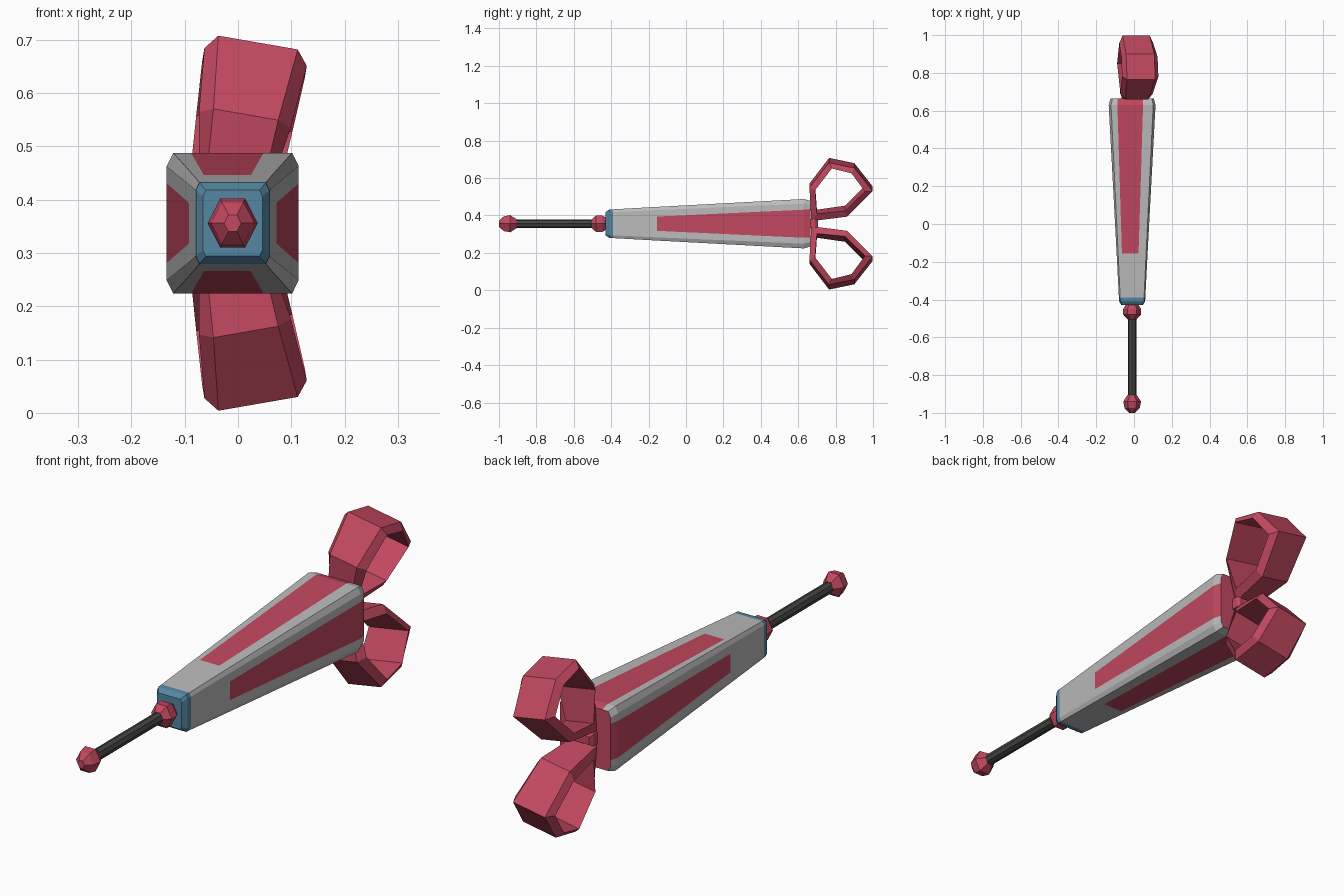
import bpy, bmesh, math

if "Cube" in bpy.data.objects:
    bpy.data.objects.remove(bpy.data.objects["Cube"])

def mat(name, c):
    m = bpy.data.materials.new(name)
    m.diffuse_color = (*c, 1)
    m.use_nodes = True
    m.node_tree.nodes["Principled BSDF"].inputs["Base Color"].default_value = m.diffuse_color
    return m

RED = mat("rose_red", (0.54, 0.065, 0.115))
GREY = mat("light_grey", (0.50, 0.50, 0.50))
BLUE = mat("steel_blue", (0.09, 0.24, 0.36))
DARK = mat("dark_grey", (0.06, 0.06, 0.056))
CX, CZ = -0.01, 0.356

def skin(name, rings, mats, rule=None, caps=(0, 0), closed=False):
    """Join rings of points with quads; rule(ring, side) picks the material."""
    bm = bmesh.new()
    vr = [[bm.verts.new(p) for p in r] for r in rings]
    n, k = len(rings[0]), len(rings)
    for j in range(k if closed else k - 1):
        a, b = vr[j], vr[(j + 1) % k]
        for i in range(n):
            f = bm.faces.new((a[i], a[(i + 1) % n], b[(i + 1) % n], b[i]))
            f.material_index = rule(j, i) if rule else 0
    if not closed:
        for r, m in zip((vr[0], vr[-1]), caps):
            bm.faces.new(r).material_index = m
    bmesh.ops.recalc_face_normals(bm, faces=bm.faces)
    me = bpy.data.meshes.new(name)
    bm.to_mesh(me)
    bm.free()
    for m in mats:
        me.materials.append(m)
    ob = bpy.data.objects.new(name, me)
    bpy.context.collection.objects.link(ob)
    return ob

# Tapered body: chamfered box whose sides are split along the stripe edges
def section(y, hx, hz, sx, sz):
    cx, cz, o = hx * 0.1, hz * 0.19, -0.01
    pts = [(hx, -hz + cz), (hx, -sz), (hx, sz), (hx, hz - cz),
           (hx - cx, hz), (sx + o, hz), (-sx + o, hz), (-hx + cx, hz),
           (-hx, hz - cz), (-hx, sz), (-hx, -sz), (-hx, -hz + cz),
           (-hx + cx, -hz), (-sx + o, -hz), (sx + o, -hz), (hx - cx, -hz)]
    return [(CX + x, y, CZ + z) for x, z in pts]

body = [section(-0.43, 0.056, 0.062, 0.030, 0.025),
        section(-0.41, 0.069, 0.076, 0.034, 0.028),
        section(-0.39, 0.070, 0.077, 0.034, 0.028),
        section(-0.155, 0.082, 0.090, 0.044, 0.038),
        section(0.63, 0.124, 0.132, 0.068, 0.075),
        section(0.665, 0.115, 0.122, 0.066, 0.075)]

def body_colour(j, i):
    if j < 2:
        return 2
    return 1 if j >= 3 and i % 4 == 1 else 0

skin("tapered_body", body, [GREY, RED, BLUE], body_colour, caps=(2, 1))

# Rod and its two hexagonal beads
def lathe(name, profile, n, m, sz=1.0):
    rings = [[(CX + r * math.cos(2 * math.pi * i / n), y,
               CZ + sz * r * math.sin(2 * math.pi * i / n)) for i in range(n)]
             for y, r in profile]
    return skin(name, rings, [m])

lathe("rod", [(-0.95, 0.023), (-0.43, 0.023)], 8, DARK)
lathe("tip_bead", [(-1.0, 0.016), (-0.975, 0.040), (-0.94, 0.047), (-0.905, 0.024)], 6, RED, 1.13)
lathe("base_bead", [(-0.505, 0.024), (-0.48, 0.047), (-0.45, 0.047), (-0.42, 0.03)], 6, RED, 1.1)

# Bow loops: tilted hexagonal bands, (y, z) outlines, mirrored in z
outer = [(0.66, 0.56), (0.765, 0.695), (0.90, 0.667), (0.998, 0.543), (0.86, 0.405), (0.67, 0.378)]
inner = [(0.69, 0.55), (0.78, 0.668), (0.885, 0.642), (0.957, 0.543), (0.85, 0.438), (0.70, 0.42)]
w_out = [0.062, 0.076, 0.076, 0.073, 0.066, 0.05]
w_in = [0.088, 0.098, 0.098, 0.092, 0.085, 0.065]

def bow(name, s):
    def put(p, u):
        h = p[1] - CZ
        return (-0.02 + 0.98 * u + 0.17 * h, p[0], CZ + s * (h - 0.17 * u))
    rings = [[put(o, -a), put(o, a), put(i, b), put(i, -b)]
             for o, i, a, b in zip(outer, inner, w_out, w_in)]
    skin(name, rings, [RED], closed=True)

bow("upper_bow_loop", 1)
bow("lower_bow_loop", -1)

# Knot between the loops
def rect(y, hx, hz):
    return [(CX + a * hx, y, CZ + b * hz) for a, b in ((1, -1), (1, 1), (-1, 1), (-1, -1))]

skin("bow_knot", [rect(0.65, 0.055, 0.024), rect(0.69, 0.055, 0.024), rect(0.705, 0.045, 0.016)], [RED])
